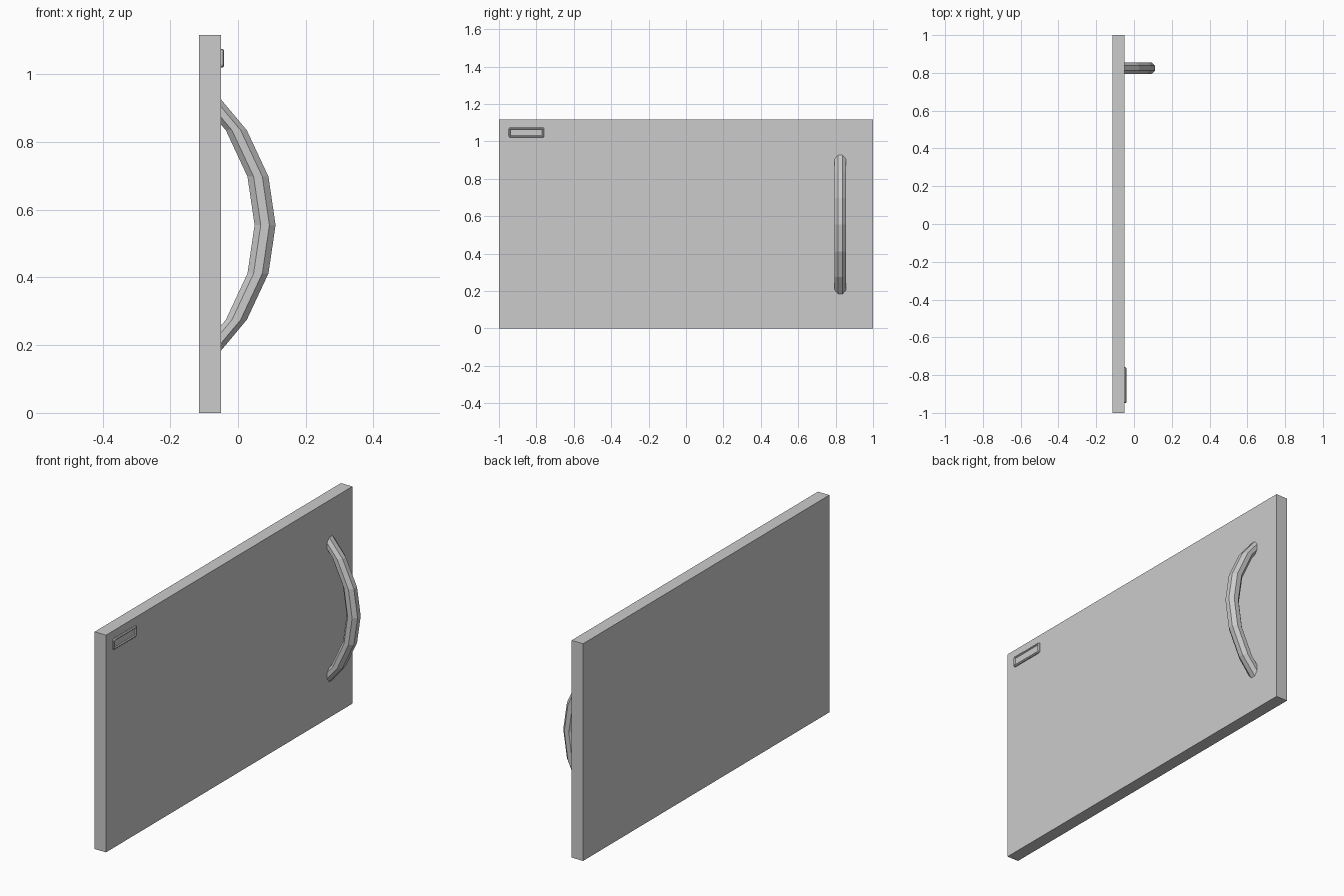
import bpy, bmesh, math

if "Cube" in bpy.data.objects:
    bpy.data.objects.remove(bpy.data.objects["Cube"])


def finish(bm, name):
    bmesh.ops.recalc_face_normals(bm, faces=bm.faces[:])
    me = bpy.data.meshes.new(name)
    bm.to_mesh(me)
    bm.free()
    ob = bpy.data.objects.new(name, me)
    bpy.context.collection.objects.link(ob)
    return ob


def box(x0, x1, y0, y1, z0, z1):
    bm = bmesh.new()
    bmesh.ops.create_cube(bm, size=1)
    for v in bm.verts:
        v.co = ((x0 + x1) / 2 + v.co.x * (x1 - x0),
                (y0 + y1) / 2 + v.co.y * (y1 - y0),
                (z0 + z1) / 2 + v.co.z * (z1 - z0))
    return bm


# Flat door panel
FACE_X = -0.05
finish(box(-0.115, FACE_X, -1, 1, 0, 1.116), "door_panel")

# Bowed handle: octagonal rings mirrored about its middle height
MID_Z, HANDLE_Y = 0.555, 0.825
half = [(0.08, 0), (0.059, 0.143), (-0.005, 0.28), (-0.082, 0.372)]
path = [(x, -h) for x, h in reversed(half[1:])] + half
R = 0.031 / math.cos(math.pi / 8)
bm = bmesh.new()
rings = []
for x, h in path:
    ring = []
    for i in range(8):
        a = math.pi / 8 + i * math.pi / 4
        ring.append(bm.verts.new((x + R * math.cos(a),
                                  HANDLE_Y + R * math.sin(a), MID_Z + h)))
    rings.append(ring)
for a, b in zip(rings, rings[1:]):
    for i in range(8):
        j = (i + 1) % 8
        bm.faces.new((a[i], a[j], b[j], b[i]))
bm.faces.new(rings[0])
bm.faces.new(rings[-1])
finish(bm, "handle")

# Small badge plate with chamfered corners and a shallow recess
bm = box(FACE_X - 0.005, -0.041, -0.948, -0.758, 1.02, 1.075)
corners = [e for e in bm.edges
           if abs(e.verts[0].co.x - e.verts[1].co.x) > 0.001]
bmesh.ops.bevel(bm, geom=corners, offset=0.009, segments=2,
                profile=0.5, affect='EDGES')
bm.normal_update()
front = max(bm.faces, key=lambda f: f.calc_center_median().x)
bmesh.ops.bevel(bm, geom=front.edges[:], offset=0.004, segments=1,
                affect='EDGES')
bm.normal_update()
front = max(bm.faces, key=lambda f: f.calc_center_median().x)
bmesh.ops.inset_region(bm, faces=[front], thickness=0.004)
bmesh.ops.inset_region(bm, faces=[front], thickness=0.003, depth=-0.005)
finish(bm, "badge_plate")
